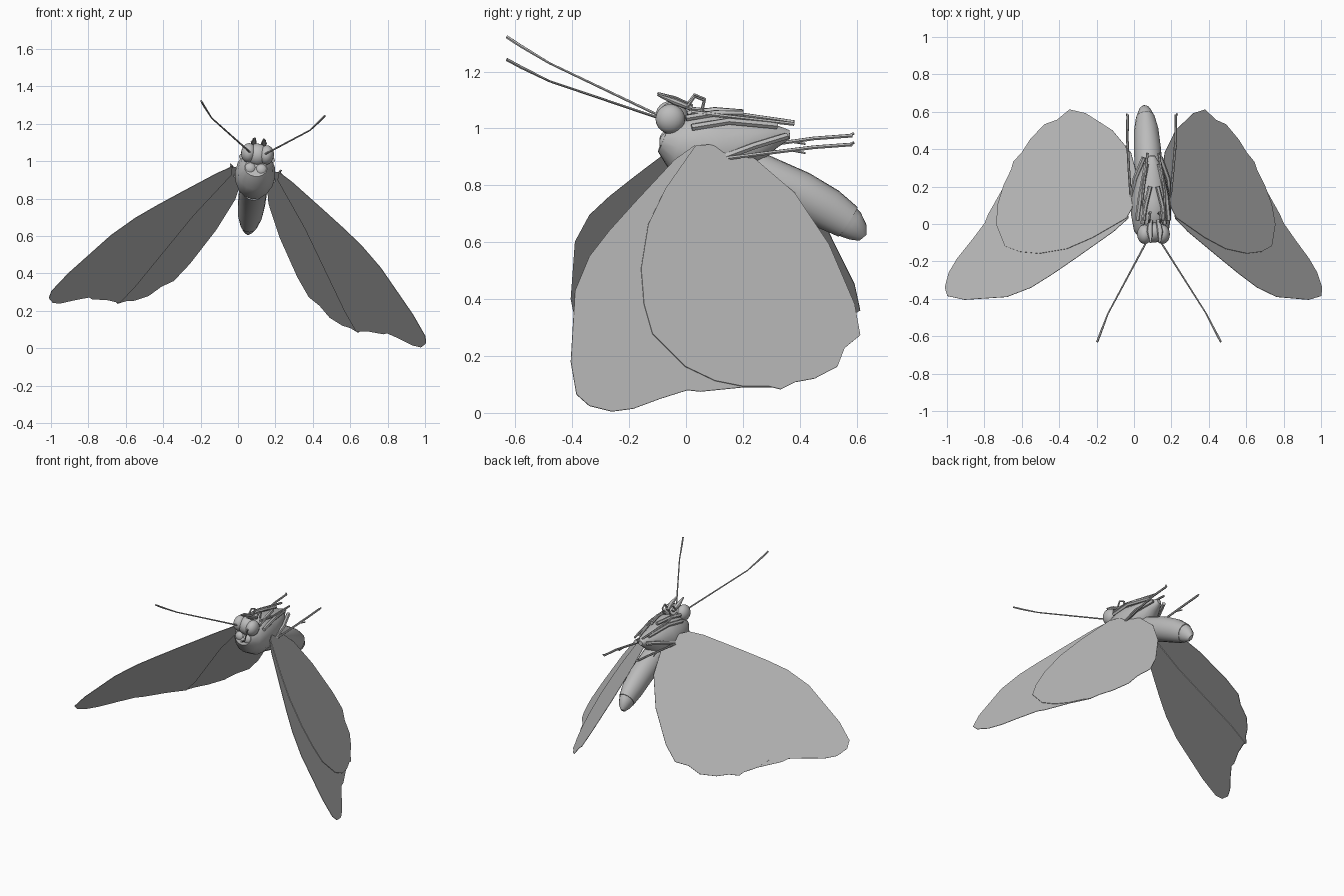
import bpy, bmesh
from math import sin, cos, pi, radians
from mathutils import Vector, Matrix

cube = bpy.data.objects.get("Cube")
if cube:
    bpy.data.objects.remove(cube, do_unlink=True)

grey = bpy.data.materials.new("plain_grey")
grey.use_nodes = True
grey.diffuse_color = (0.5, 0.5, 0.5, 1)
grey.node_tree.nodes["Principled BSDF"].inputs["Base Color"].default_value = (0.5, 0.5, 0.5, 1)

# The insect is symmetric about its own middle plane, which is rolled slightly
PIVOT = Matrix.Translation((0, 0, 0.17))
ROLL = PIVOT @ Matrix.Rotation(radians(6.85), 4, 'Y') @ PIVOT.inverted()
SIDES = (("left", 1), ("right", -1))


def finish(name, bm, smooth=True, closed=True):
    if closed:
        bmesh.ops.recalc_face_normals(bm, faces=bm.faces[:])
    mesh = bpy.data.meshes.new(name)
    bm.to_mesh(mesh)
    bm.free()
    mesh.materials.append(grey)
    obj = bpy.data.objects.new(name, mesh)
    bpy.context.collection.objects.link(obj)
    if smooth:
        bpy.ops.object.select_all(action='DESELECT')
        obj.select_set(True)
        bpy.context.view_layer.objects.active = obj
        bpy.ops.object.shade_smooth_by_angle(angle=radians(40))
    return obj


def tube(name, path, radii, sides=8, side=1):
    """Sweep an ellipse (width, height) along a path."""
    bm = bmesh.new()
    pts = [Vector((p[0] * side, p[1], p[2])) for p in path]
    rings = []
    for i, p in enumerate(pts):
        along = (pts[min(i + 1, len(pts) - 1)] - pts[max(i - 1, 0)]).normalized()
        up = Vector((1, 0, 0)).cross(along).normalized()
        across = along.cross(up)
        rx, rz = radii[i] if isinstance(radii, list) else (radii, radii)
        rings.append([bm.verts.new(ROLL @ (p + across * rx * cos(a) + up * rz * sin(a)))
                      for a in (2 * pi * k / sides for k in range(sides))])
    for a, b in zip(rings, rings[1:]):
        for k in range(sides):
            n = (k + 1) % sides
            bm.faces.new((a[k], a[n], b[n], b[k]))
    bm.faces.new(rings[0])
    bm.faces.new(rings[-1])
    return finish(name, bm)


def ball(name, centre, size, side=1):
    bm = bmesh.new()
    bmesh.ops.create_uvsphere(bm, u_segments=20, v_segments=12, radius=1)
    place = Matrix.Translation((centre[0] * side, centre[1], centre[2]))
    bm.transform(ROLL @ place @ Matrix.Diagonal((*size, 1)))
    return finish(name, bm)


# Wings: flat outlines given as (y, z), lying in one sloping plane
SLOPE = Vector((0.782, 0.386, 0.515))
ROOT = Vector((0.22, 0.03, 0.94))
NORMAL = SLOPE.normalized()


def wing(name, outline, lift, side):
    bm = bmesh.new()
    verts = []
    for y, z in outline:
        x = ROOT.x - (SLOPE.y * (y - ROOT.y) + SLOPE.z * (z - ROOT.z)) / SLOPE.x
        p = ROLL.inverted() @ (Vector((x, y, z)) + NORMAL * lift)
        p.x *= side
        verts.append(bm.verts.new(ROLL @ p))
    face = bm.faces.new(verts)
    face.normal_update()
    if face.normal.x * side < 0:
        face.normal_flip()
    bmesh.ops.triangulate(bm, faces=[face])
    obj = finish(name, bm, smooth=False, closed=False)
    thick = obj.modifiers.new("thickness", 'SOLIDIFY')
    thick.thickness = 0.003
    thick.offset = 0


FOREWING = [(0.03, 0.94), (-0.04, 0.89), (-0.18, 0.74), (-0.27, 0.64), (-0.34, 0.55),
            (-0.39, 0.43), (-0.405, 0.18), (-0.385, 0.065), (-0.34, 0.025), (-0.26, 0.005),
            (-0.185, 0.015), (-0.09, 0.05), (0.005, 0.08), (0.05, 0.075), (0.2, 0.09),
            (0.33, 0.09), (0.31, 0.2), (0.15, 0.64), (0.1, 0.9)]
HINDWING = [(0.03, 0.935), (-0.075, 0.785), (-0.135, 0.66), (-0.16, 0.505), (-0.15, 0.38),
            (-0.12, 0.275), (-0.005, 0.16), (0.1, 0.11), (0.2, 0.09), (0.29, 0.09),
            (0.33, 0.08), (0.38, 0.105), (0.45, 0.118), (0.53, 0.16), (0.555, 0.225),
            (0.61, 0.27), (0.59, 0.38), (0.5, 0.59), (0.38, 0.77), (0.24, 0.89), (0.08, 0.94)]
for label, s in SIDES:
    wing(label + "_forewing", FOREWING, 0, s)
    wing(label + "_hindwing", HINDWING, 0.006, s)

# Thorax and abdomen
tube("thorax",
     [(0, -0.08, 0.97), (0, -0.03, 0.95), (0, 0.05, 0.935), (0, 0.14, 0.935),
      (0, 0.24, 0.96), (0, 0.31, 0.98), (0, 0.365, 0.985)],
     [(0.06, 0.05), (0.095, 0.1), (0.108, 0.135), (0.105, 0.125),
      (0.08, 0.08), (0.05, 0.045), (0.015, 0.015)], 16)
tube("abdomen",
     [(0, 0.1, 0.87), (0, 0.25, 0.84), (0, 0.4, 0.775), (0, 0.5, 0.72), (0, 0.57, 0.675)],
     [(0.07, 0.075), (0.075, 0.082), (0.073, 0.08), (0.066, 0.075), (0.05, 0.062)], 18)
tube("abdomen_tip",
     [(0, 0.54, 0.695), (0, 0.58, 0.665), (0, 0.605, 0.64), (0, 0.622, 0.62)],
     [(0.053, 0.064), (0.044, 0.055), (0.032, 0.04), (0.012, 0.018)], 14)

# Head
ball("head", (0, -0.045, 1.04), (0.06, 0.055, 0.06))
for label, s in SIDES:
    ball(label + "_eye", (0.048, -0.055, 1.045), (0.04, 0.052, 0.052), s)
    ball(label + "_collar_lobe", (0.03, -0.06, 0.96), (0.036, 0.034, 0.036), s)
    tube(label + "_palp",
         [(0.02, 0.02, 1.08), (0.028, -0.04, 1.105), (0.024, -0.1, 1.128)],
         [(0.012, 0.01), (0.016, 0.012), (0.005, 0.004)], 8, s)
    tube(label + "_antenna",
         [(0.035, -0.09, 1.045), (0.265, -0.48, 1.205), (0.31, -0.58, 1.26), (0.333, -0.63, 1.29)],
         [(0.005, 0.005), (0.004, 0.004), (0.006, 0.006), (0.006, 0.006)], 6, s)

# Folded legs, lying along the raised underside
LEGS = {
    "front_leg": ([(0.03, 0.0, 1.08), (0.03, 0.03, 1.122), (0.025, 0.065, 1.108),
                   (0.025, 0.055, 1.065)], 0.006),
    "front_thigh": ([(0.06, 0.0, 1.05), (0.045, 0.1, 1.065), (0.02, 0.2, 1.06)], 0.012),
    "middle_thigh": ([(0.085, 0.02, 1.02), (0.07, 0.15, 1.04), (0.035, 0.32, 1.02)], 0.013),
    "middle_shin": ([(0.05, 0.02, 1.07), (0.06, 0.15, 1.055), (0.03, 0.38, 1.025)], 0.007),
    "hind_thigh": ([(0.1, 0.13, 0.915), (0.09, 0.24, 0.955), (0.045, 0.355, 0.985)], 0.013),
    "hind_shin": ([(0.105, 0.12, 0.91), (0.12, 0.3, 0.935), (0.13, 0.45, 0.955),
                   (0.13, 0.585, 0.965)], 0.007),
    "hind_spur": ([(0.125, 0.36, 0.945), (0.135, 0.42, 0.935)], 0.004),
    "hind_claw": ([(0.13, 0.57, 0.963), (0.136, 0.59, 0.972)], 0.005),
}
for label, s in SIDES:
    for part, (path, radius) in LEGS.items():
        tube(label + "_" + part, path, radius, 6, s)
